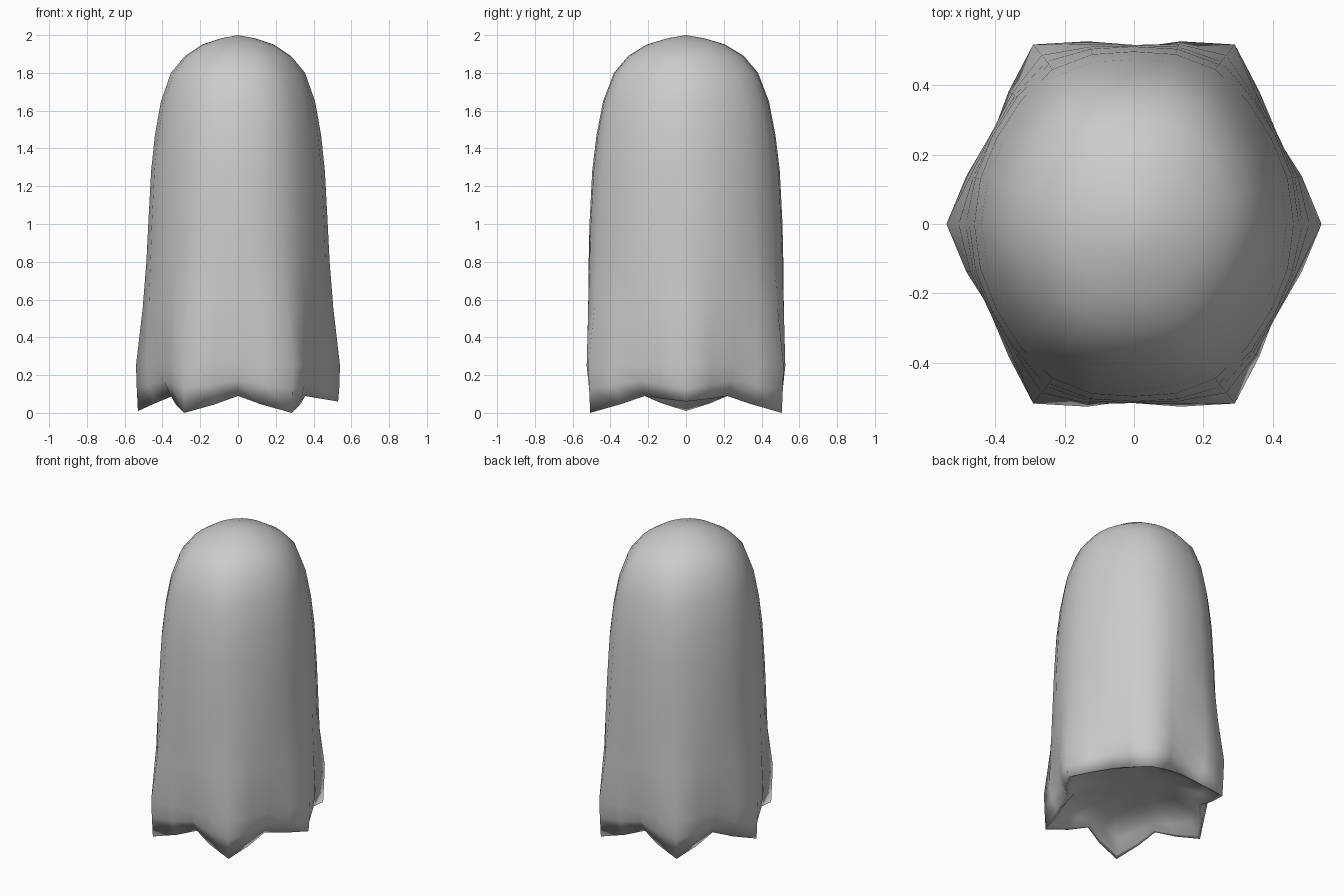
import bpy, bmesh
from math import cos, sin, pi

if "Cube" in bpy.data.objects:
    bpy.data.objects.remove(bpy.data.objects["Cube"])

SEG = 24
# z, ridge radius, valley radius, valley lift, ridge flare
RINGS = [
    (1.983, .09, .09, 0, 0), (1.95, .19, .19, 0, .1), (1.89, .28, .28, 0, .2),
    (1.80, .355, .35, 0, .3), (1.65, .408, .403, 0, .3), (1.47, .44, .435, 0, .3),
    (1.28, .46, .456, 0, .3), (1.00, .475, .47, 0, .4), (.80, .485, .475, 0, .5),
    (.55, .505, .477, 0, .7), (.25, .54, .472, 0, 1), (.13, .536, .455, .04, 1),
    (0, .53, .41, .09, 1),
]


def ring_point(i, ring):
    z, ridge, valley, lift, flare = ring
    a = 2 * pi * i / SEG
    step = i % 4
    s = 1 - min(step, 4 - step) / 2          # 1 on a ridge, 0 in a valley
    w = s ** 1.4
    r = valley + (ridge - valley) * w
    bump = s * sin(a) ** 2                   # four diagonal ridges
    x = r * cos(a) * (1 + .1 * flare * bump)
    y = r * sin(a) * (1.095 - .02 * flare + .04 * bump * min(1, 3 * flare))
    zz = z + lift * (1 - s)
    if z == 0:                               # side tips hang a little higher
        if cos(a) > .9:
            zz += .06 * s
        elif cos(a) < -.9:
            zz += .01 * s
    return x, y, zz


# draped sheet body: rounded top, six folds, scalloped hem
bm = bmesh.new()
rings = [[bm.verts.new(ring_point(i, r)) for i in range(SEG)] for r in RINGS]

# hem turns under into a shallow hollow underside
hem = [v.co.copy() for v in rings[-1]]
for scale, z, blend in ((.96, .10, .15), (.86, .13, .75), (.6, .16, 1), (.3, .17, 1)):
    rings.append([bm.verts.new((c.x * scale, c.y * scale, c.z + (z - c.z) * blend))
                  for c in hem])

for upper, lower in zip(rings, rings[1:]):
    for i in range(SEG):
        j = (i + 1) % SEG
        bm.faces.new((upper[i], lower[i], lower[j], upper[j]))

# close the crown and the underside
top = bm.verts.new((0, 0, 2))
under = bm.verts.new((0, 0, .175))
for i in range(SEG):
    j = (i + 1) % SEG
    bm.faces.new((top, rings[0][i], rings[0][j]))
    bm.faces.new((under, rings[-1][j], rings[-1][i]))
for f in bm.faces:
    f.smooth = True

mesh = bpy.data.meshes.new("draped_sheet")
bm.to_mesh(mesh)
bm.free()
body = bpy.data.objects.new("draped_sheet", mesh)
bpy.context.collection.objects.link(body)
